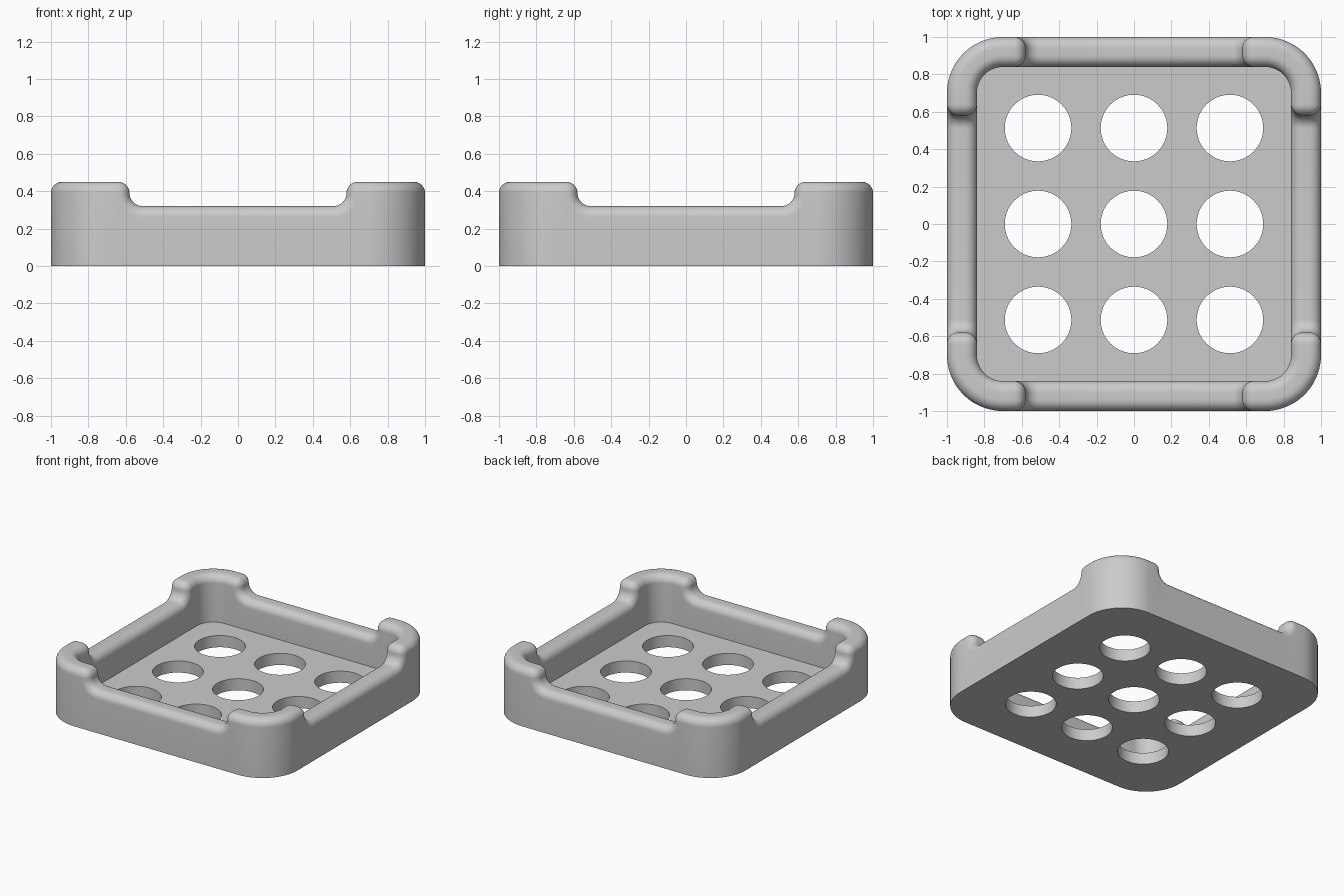
import bpy
import bmesh
from math import sin, cos, pi
from mathutils import Vector

if "Cube" in bpy.data.objects:
    bpy.data.objects.remove(bpy.data.objects["Cube"], do_unlink=True)

CORE = 0.70                    # centre of the corner arcs
OUTER, INNER = 0.30, 0.14      # wall offsets from the core square
HIGH, LOW = 0.45, 0.32         # corner tab and side wall heights
FLOOR = 0.09
FILLET = 0.06                  # rounding of the rim
COVE = HIGH - LOW - FILLET     # concave foot of each tab
TAB = 0.58                     # where a tab ends along the side
HOLE, PITCH = 0.178, 0.513
STEPS = 10


def half_side():
    """Rim height line from a corner to the side middle: (x, z, normal x, normal z)."""
    pts = []
    zc = HIGH - FILLET
    for i in range(STEPS + 1):
        a = pi / 2 * (1 - i / STEPS)
        c, s = cos(a), sin(a)
        pts.append((-TAB - FILLET + FILLET * c, zc + FILLET * s, c, s))
    for i in range(1, STEPS + 1):
        a = pi + pi / 2 * i / STEPS
        c, s = cos(a), sin(a)
        pts.append((-TAB + COVE + COVE * c, zc + COVE * s, -c, -s))
    return pts


def stations():
    """Stations around the wall: base point, tangent, outward, z, normal."""
    half = half_side()
    side = half + [(-x, z, -nx, nz) for x, z, nx, nz in reversed(half)]
    result = []
    for k in range(4):
        turn = k * pi / 2
        along = Vector((cos(turn), sin(turn), 0))
        out = Vector((sin(turn), -cos(turn), 0))
        for x, z, nx, nz in side:
            result.append((along * x + out * CORE, along, out, z, nx, nz))
        # rounded corner after this side
        for i in range(2 * STEPS + 1):
            a = pi / 2 * i / (2 * STEPS)
            d = out * cos(a) + along * sin(a)
            result.append(((along + out) * CORE, along, d, HIGH, 0, 1))
    return result


# Wall section: (outward offset, depth below the rim line)
arc = [pi / 2 * i / STEPS for i in range(STEPS + 1)]
section = [(OUTER - FILLET * (1 - cos(a)), FILLET * (1 - sin(a))) for a in arc]
section += [(INNER + FILLET * (1 - cos(a)), FILLET * (1 - sin(a))) for a in reversed(arc)]

bm = bmesh.new()

# Sweep the wall with its rounded rim
rings = []
for base, along, out, z, nx, nz in stations():
    ring = []
    for u, d in section:
        p = base + out * u - along * (d * nx)
        p.z = z - d * nz
        ring.append(p)
    foot_out, foot_in = ring[0].copy(), ring[-1].copy()
    foot_out.z, foot_in.z = 0, FLOOR
    rings.append([bm.verts.new(p) for p in [foot_out] + ring + [foot_in]])
for i, ring in enumerate(rings):
    after = rings[(i + 1) % len(rings)]
    for j in range(len(ring) - 1):
        bm.faces.new((ring[j], after[j], after[j + 1], ring[j + 1]))
bmesh.ops.remove_doubles(bm, verts=bm.verts[:], dist=0.0001)

# Round hole walls in a three by three grid
for gx in (-PITCH, 0, PITCH):
    for gy in (-PITCH, 0, PITCH):
        loops = []
        for z in (0, FLOOR):
            loops.append([bm.verts.new((gx + HOLE * cos(pi * i / 32),
                                        gy + HOLE * sin(pi * i / 32), z))
                          for i in range(64)])
        low, top = loops
        for i in range(64):
            n = (i + 1) % 64
            bm.faces.new((low[i], low[n], top[n], top[i]))

# Underside and floor, filled around the holes
for z in (0, FLOOR):
    rim = [e for e in bm.edges if len(e.link_faces) == 1
           and all(abs(v.co.z - z) < 0.001 for v in e.verts)]
    bmesh.ops.triangle_fill(bm, use_beauty=True, use_dissolve=False, edges=rim)
bmesh.ops.recalc_face_normals(bm, faces=bm.faces[:])

mesh = bpy.data.meshes.new("perforated_tray")
bm.to_mesh(mesh)
bm.free()
tray = bpy.data.objects.new("perforated_tray", mesh)
bpy.context.collection.objects.link(tray)

# Plain grey
grey = bpy.data.materials.new("light_grey")
grey.use_nodes = True
colour = (0.6, 0.6, 0.6, 1)
grey.diffuse_color = colour
grey.node_tree.nodes["Principled BSDF"].inputs["Base Color"].default_value = colour
mesh.materials.append(grey)

bpy.ops.object.select_all(action="DESELECT")
tray.select_set(True)
bpy.context.view_layer.objects.active = tray
bpy.ops.object.shade_smooth_by_angle(angle=pi / 6)
